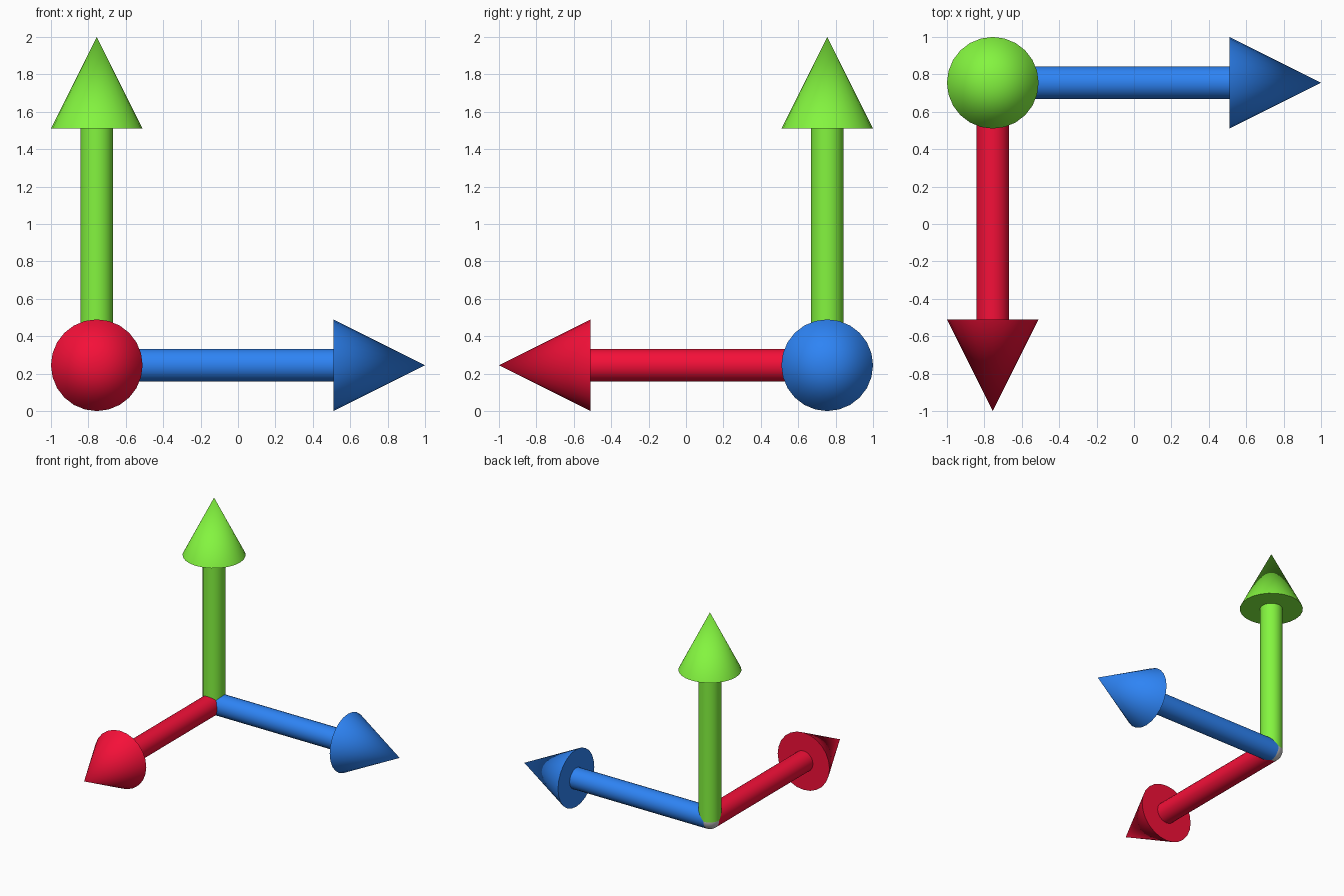
import bpy, bmesh, math
from mathutils import Matrix, Vector

if "Cube" in bpy.data.objects:
    bpy.data.objects.remove(bpy.data.objects["Cube"])

SIDES = 24
SHAFT_R, HEAD_R = 0.088, 0.245
LENGTH, HEAD_START = 1.755, 1.265
ORIGIN = Vector((-0.755, 0.755, 0.245))


def add_object(name, bm):
    mesh = bpy.data.meshes.new(name)
    bmesh.ops.recalc_face_normals(bm, faces=bm.faces)
    bm.to_mesh(mesh)
    bm.free()
    obj = bpy.data.objects.new(name, mesh)
    bpy.context.collection.objects.link(obj)
    obj.location = ORIGIN
    bpy.ops.object.select_all(action='DESELECT')
    obj.select_set(True)
    bpy.context.view_layer.objects.active = obj
    bpy.ops.object.shade_smooth_by_angle(angle=math.radians(35))
    return obj


def cone_along_z(name, r1, r2, start, end, rotation, material):
    bm = bmesh.new()
    place = rotation @ Matrix.Translation((0, 0, (start + end) / 2))
    bmesh.ops.create_cone(bm, cap_ends=True, segments=SIDES, radius1=r1,
                          radius2=r2, depth=end - start, matrix=place)
    # Merge the tip ring into a single apex
    bmesh.ops.remove_doubles(bm, verts=bm.verts, dist=1e-5)
    add_object(name, bm).data.materials.append(material)


def arrow(name, rotation, color):
    mat = bpy.data.materials.new(name)
    mat.diffuse_color = (*color, 1)
    mat.use_nodes = True
    mat.node_tree.nodes["Principled BSDF"].inputs["Base Color"].default_value = mat.diffuse_color
    cone_along_z(name + "_shaft", SHAFT_R, SHAFT_R, 0, HEAD_START, rotation, mat)
    cone_along_z(name + "_head", HEAD_R, 0, HEAD_START, LENGTH, rotation, mat)


# Three arrows: up, to the right and to the front
arrow("up_arrow", Matrix.Identity(4), (0.23, 0.91, 0.05))
arrow("right_arrow", Matrix.Rotation(math.pi / 2, 4, 'Y'), (0.027, 0.23, 0.91))
arrow("front_arrow", Matrix.Rotation(math.pi / 2, 4, 'X'), (0.91, 0.005, 0.04))

# Grey ball closing the corner where the shafts meet
ball = bmesh.new()
bmesh.ops.create_uvsphere(ball, u_segments=SIDES, v_segments=12, radius=SHAFT_R)
add_object("corner_ball", ball)
